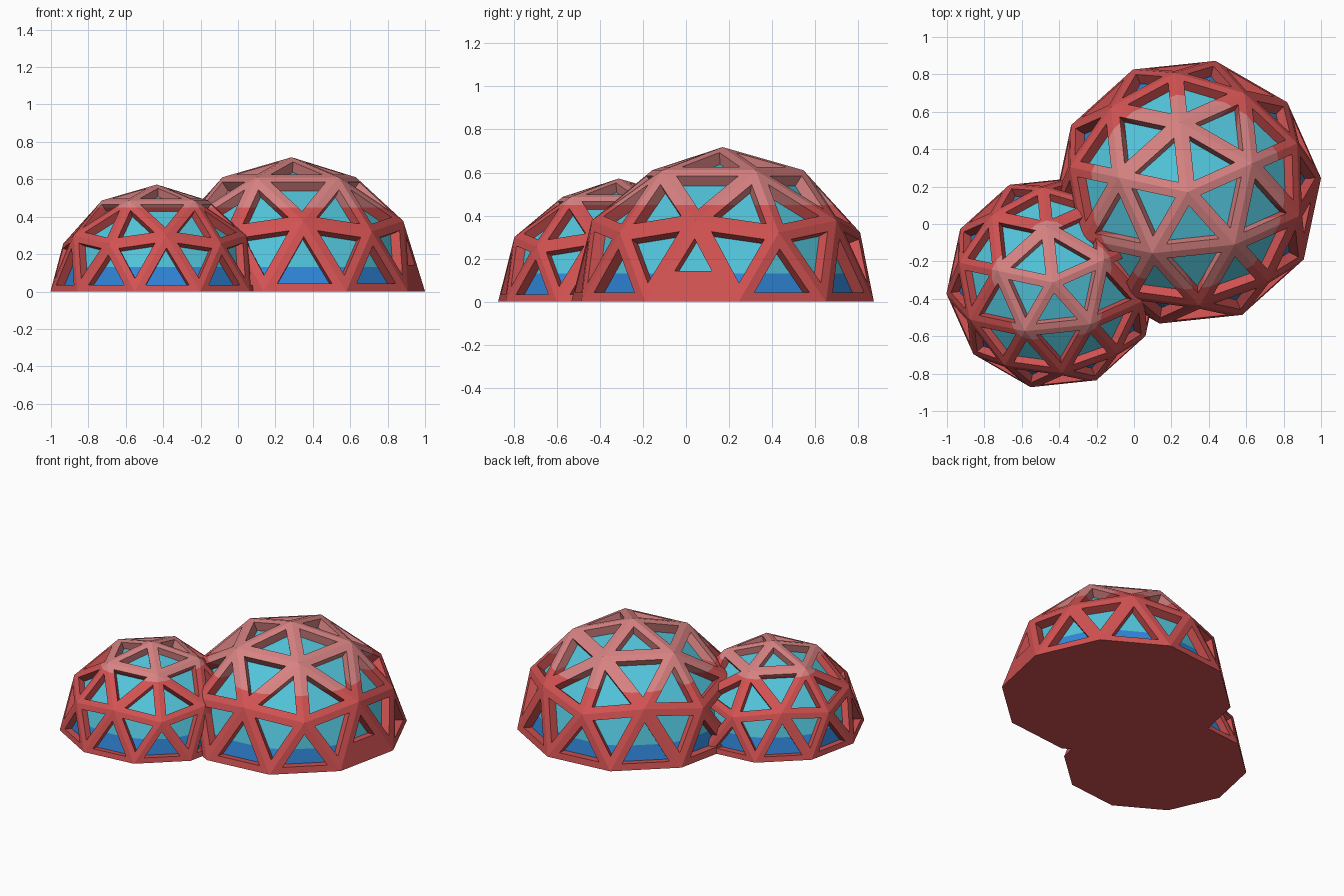
import bpy, bmesh, math
from mathutils import Matrix, Vector

if "Cube" in bpy.data.objects:
    bpy.data.objects.remove(bpy.data.objects["Cube"])

PINK_Z, BLUE_Z = 0.45, 0.13      # colour change heights
TURN = math.radians(24)          # both domes share one rotation
RED, PINK, CYAN, BLUE = range(4)


def material(name, rgb):
    m = bpy.data.materials.new(name)
    m.diffuse_color = (*rgb, 1)
    m.use_nodes = True
    m.node_tree.nodes["Principled BSDF"].inputs["Base Color"].default_value = m.diffuse_color
    return m


mats = [material("frame_red", (0.65, 0.085, 0.085)),
        material("frame_pink", (0.69, 0.225, 0.225)),
        material("glass_cyan", (0.085, 0.55, 0.70)),
        material("glass_blue", (0.03, 0.24, 0.70))]


def make_dome(name, centre, r, panel_angle=None):
    """Half geodesic sphere with recessed triangular windows and a flat base."""
    bm = bmesh.new()
    bmesh.ops.create_icosphere(bm, subdivisions=2, radius=r)
    bmesh.ops.delete(bm, geom=[v for v in bm.verts if v.co.z < -0.01 * r], context='VERTS')
    ring = next(v for v in bm.verts if abs(v.co.z / r - 0.4472) < 0.01)
    turn = TURN - math.atan2(ring.co.y, ring.co.x)
    bmesh.ops.rotate(bm, verts=bm.verts[:], cent=(0, 0, 0), matrix=Matrix.Rotation(turn, 3, 'Z'))
    for v in bm.verts:
        if abs(v.co.z) < 0.01 * r:
            v.co.z = 0
    # solid low panel under one window
    solid = set()
    if panel_angle is not None:
        d = Vector((math.cos(panel_angle), math.sin(panel_angle), 0.15))
        face = max(bm.faces, key=lambda f: f.calc_center_median().dot(d))
        bmesh.ops.bisect_plane(bm, geom=[face] + face.edges[:] + face.verts[:],
                               plane_co=(0, 0, 0.10), plane_no=(0, 0, 1))
        bm.normal_update()
        solid = {f for f in bm.faces if f.calc_center_median().z < 0.07
                 and f.calc_center_median().normalized().dot(d.normalized()) > 0.97}
    # struts, then recessed glass
    windows = [f for f in bm.faces if f not in solid]
    bm.normal_update()
    bmesh.ops.inset_individual(bm, faces=windows, thickness=0.06 * r, depth=0,
                               use_even_offset=True)
    bm.normal_update()
    bmesh.ops.inset_individual(bm, faces=windows, thickness=0.002, depth=-0.08 * r,
                               use_even_offset=True)
    for f in bm.faces:
        f.material_index = RED
    for f in windows:
        f.material_index = CYAN
    # flat base
    rim = [e for e in bm.edges if e.is_boundary]
    bmesh.ops.contextual_create(bm, geom=rim)
    for f in bm.faces:
        if all(abs(v.co.z) < 1e-5 for v in f.verts):
            f.material_index = RED
    bmesh.ops.recalc_face_normals(bm, faces=bm.faces[:])
    bmesh.ops.translate(bm, verts=bm.verts[:], vec=(*centre, 0))
    me = bpy.data.meshes.new(name)
    bm.to_mesh(me)
    bm.free()
    for m in mats:
        me.materials.append(m)
    ob = bpy.data.objects.new(name, me)
    bpy.context.collection.objects.link(ob)
    return ob


large = make_dome("twin_dome", (0.286, 0.17), 0.718, math.radians(-12))
small = make_dome("small_dome", (-0.434, -0.313), 0.572)

# weld the domes into one shell
mod = large.modifiers.new("join", 'BOOLEAN')
mod.operation, mod.solver, mod.object = 'UNION', 'EXACT', small
bpy.context.view_layer.update()
joined = bpy.data.meshes.new_from_object(
    large.evaluated_get(bpy.context.evaluated_depsgraph_get()))
large.modifiers.clear()
large.data = joined
bpy.data.objects.remove(small)

# two-tone bands by height
bm = bmesh.new()
bm.from_mesh(joined)
for z in (PINK_Z, BLUE_Z):
    bmesh.ops.bisect_plane(bm, geom=bm.verts[:] + bm.edges[:] + bm.faces[:],
                           plane_co=(0, 0, z), plane_no=(0, 0, 1))
for f in bm.faces:
    f.smooth = False
    z = f.calc_center_median().z
    if f.material_index == RED and z > PINK_Z:
        f.material_index = PINK
    elif f.material_index == CYAN and z < BLUE_Z:
        f.material_index = BLUE
bm.to_mesh(joined)
bm.free()
